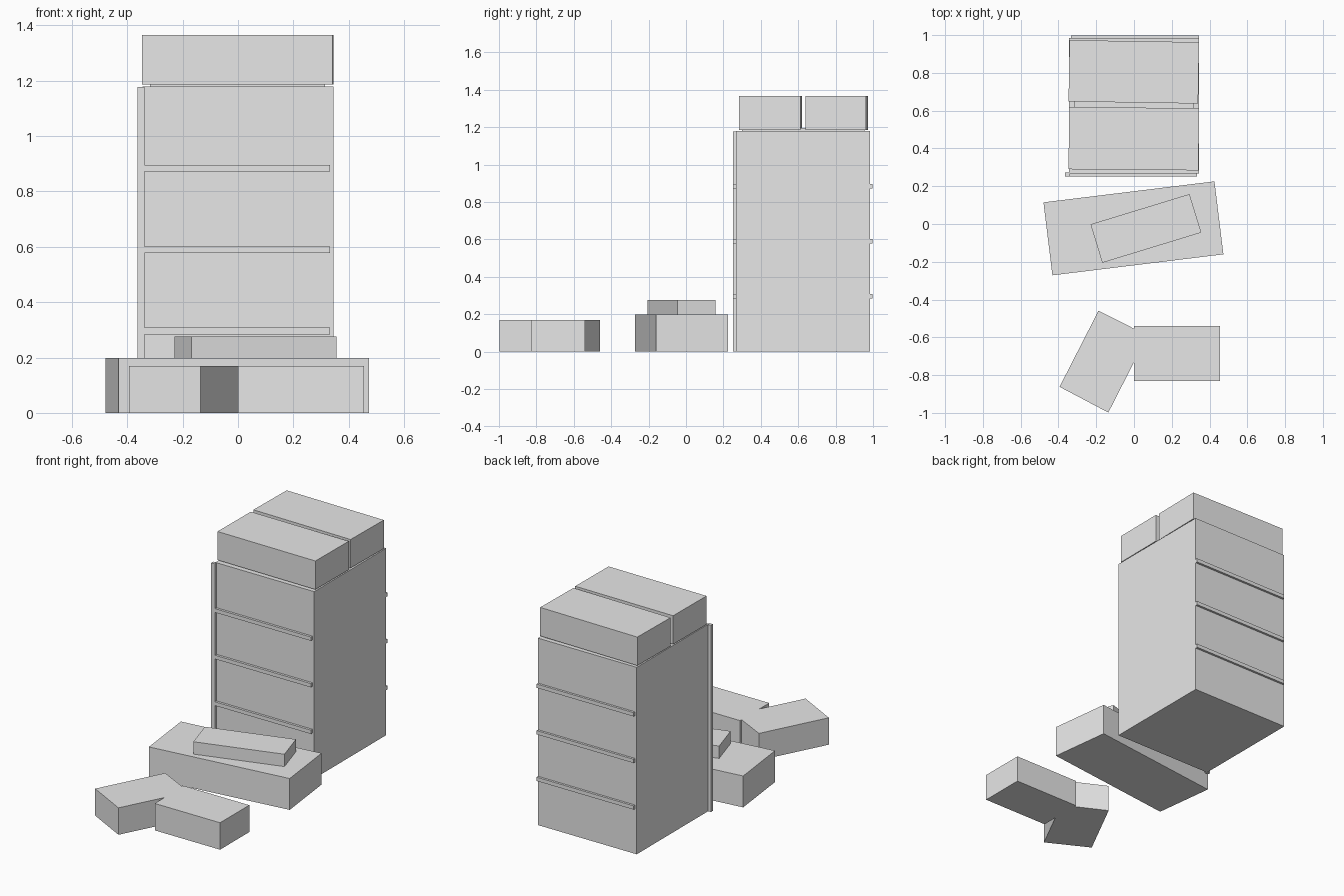
import bpy, bmesh
from math import radians
from mathutils import Matrix

if "Cube" in bpy.data.objects:
    bpy.data.objects.remove(bpy.data.objects["Cube"])

grey = bpy.data.materials.new("light_grey")
grey.diffuse_color = (0.8, 0.8, 0.8, 1)
grey.use_nodes = True
grey.node_tree.nodes["Principled BSDF"].inputs["Base Color"].default_value = grey.diffuse_color


def finish(name, bm):
    bmesh.ops.recalc_face_normals(bm, faces=bm.faces)
    mesh = bpy.data.meshes.new(name)
    bm.to_mesh(mesh)
    bm.free()
    mesh.materials.append(grey)
    obj = bpy.data.objects.new(name, mesh)
    bpy.context.collection.objects.link(obj)
    return obj


def box(name, x, y, z, turn=0):
    """Box from (min, max) ranges, turned about its own vertical axis."""
    size = [b - a for a, b in (x, y, z)]
    centre = [(a + b) / 2 for a, b in (x, y, z)]
    bm = bmesh.new()
    bmesh.ops.create_cube(bm, size=1)
    bm.transform(Matrix.Translation(centre) @ Matrix.Rotation(radians(turn), 4, 'Z')
                 @ Matrix.Diagonal((*size, 1)))
    return finish(name, bm)


def prism(name, outline, height):
    bm = bmesh.new()
    face = bm.faces.new([bm.verts.new((x, y, 0)) for x, y in outline])
    top = bmesh.ops.extrude_face_region(bm, geom=[face])["geom"]
    verts = [v for v in top if isinstance(v, bmesh.types.BMVert)]
    bmesh.ops.translate(bm, verts=verts, vec=(0, 0, height))
    return finish(name, bm)


# Tower with a thin corner post
box("tower", (-0.345, 0.345), (0.267, 0.984), (0, 1.18))
box("corner_post", (-0.364, -0.338), (0.252, 0.272), (0, 1.178))

# Floor ledges on the front and back
for i, z in enumerate((0.284, 0.578, 0.872)):
    box(f"front_ledge_{i + 1}", (-0.338, 0.333), (0.252, 0.272), (z, z + 0.024))
    box(f"back_ledge_{i + 1}", (-0.333, 0.345), (0.98, 0.998), (z, z + 0.024))

# Roof plate and the two roof blocks
box("roof_plate", (-0.318, 0.315), (0.30, 0.955), (1.175, 1.197))
box("front_roof_block", (-0.345, 0.343), (0.287, 0.616), (1.186, 1.366), -0.5)
box("back_roof_block", (-0.344, 0.342), (0.643, 0.968), (1.186, 1.366), -0.9)

# Low building with an upper storey
box("low_building", (-0.459, 0.453), (-0.2175, 0.1715), (0, 0.198), 7.0)
box("upper_storey", (-0.211, 0.337), (-0.13, 0.083), (0.197, 0.276), 17.0)

# Bent building with two wings
prism("bent_building", [(0, -0.83), (0.456, -0.83), (0.456, -0.539), (0, -0.539),
                        (0, -0.554), (-0.188, -0.459), (-0.394, -0.862),
                        (-0.136, -0.998), (0, -0.732)], 0.17)
